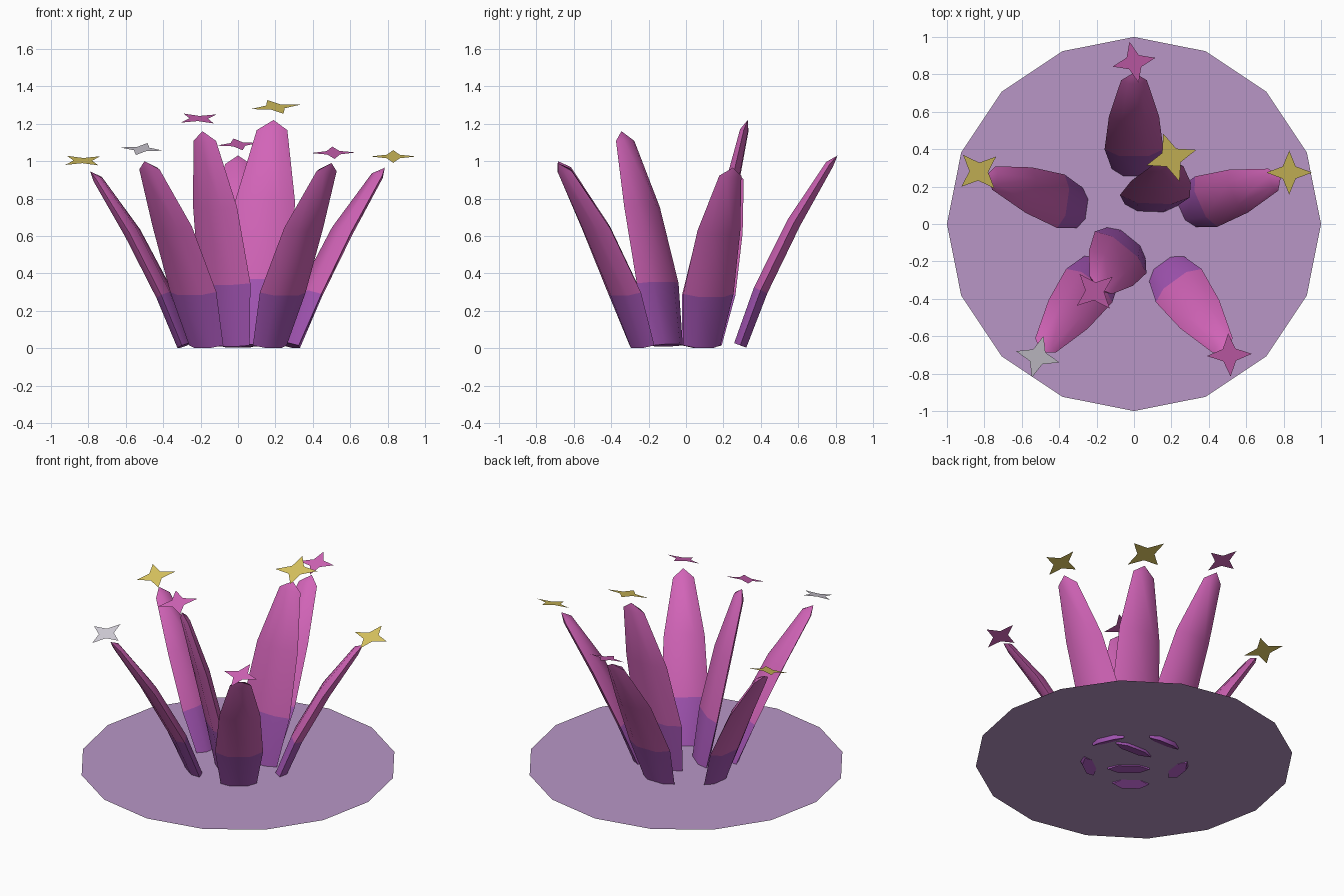
import bpy
import bmesh
from math import sin, cos, pi, radians
from mathutils import Vector, Matrix

if "Cube" in bpy.data.objects:
    bpy.data.objects.remove(bpy.data.objects["Cube"], do_unlink=True)


def material(name, r, g, b):
    """Flat colour given as 0-255 screen values, stored linear."""
    col = [((c / 255 + 0.055) / 1.055) ** 2.4 for c in (r, g, b)] + [1]
    m = bpy.data.materials.new(name)
    m.use_nodes = True
    m.diffuse_color = col
    m.node_tree.nodes["Principled BSDF"].inputs["Base Color"].default_value = col
    return m


pink = material("petal pink", 210, 100, 184)
purple = material("base purple", 165, 86, 182)
gold = material("star gold", 220, 199, 97)
silver = material("star silver", 212, 208, 218)
lilac = material("ground lilac", 184, 150, 198)


def finish(bm, name, mats):
    bmesh.ops.recalc_face_normals(bm, faces=bm.faces)
    mesh = bpy.data.meshes.new(name)
    bm.to_mesh(mesh)
    bm.free()
    for m in mats:
        mesh.materials.append(m)
    ob = bpy.data.objects.new(name, mesh)
    bpy.context.collection.objects.link(ob)
    return ob


# Petal rings: outward fraction, height fraction, half width, half thickness
RINGS = [(0, 0, 0.115, 0.04), (0.21, 0.29, 0.155, 0.045),
         (0.55, 0.645, 0.132, 0.043), (0.92, 0.955, 0.068, 0.025)]
SIDES = 6


def petal(name, base, tip, facing):
    """Flat six-sided blade curving outward from base to tip."""
    base, tip = Vector((*base, 0.015)), Vector(tip)
    span = tip - base
    size = span.z
    path = [base + Vector((span.x * o, span.y * o, span.z * h)) for o, h, _, _ in RINGS]
    path.append(tip)
    a = radians(facing)
    across = Vector((-sin(a), cos(a), 0))
    bm = bmesh.new()
    loops = []
    for i, (_, _, width, thick) in enumerate(RINGS):
        along = path[i + 1] - path[max(i - 1, 0)]
        out = across.cross(along).normalized()
        ring = []
        for k in range(SIDES):
            t = 2 * pi * k / SIDES
            ring.append(bm.verts.new(path[i] + across * (width * size * cos(t))
                                     + out * (thick * sin(t))))
        loops.append(ring)
    apex = bm.verts.new(tip)
    bm.faces.new(loops[0]).material_index = 1
    for i in range(len(loops) - 1):
        for k in range(SIDES):
            n = (k + 1) % SIDES
            f = bm.faces.new((loops[i][k], loops[i][n], loops[i + 1][n], loops[i + 1][k]))
            f.material_index = 1 if i == 0 else 0
    for k in range(SIDES):
        bm.faces.new((loops[-1][k], loops[-1][(k + 1) % SIDES], apex))
    return finish(bm, name, [pink, purple])


def star(name, centre, radius, turn, mat):
    """Flat four-pointed star, leaning toward the front."""
    bm = bmesh.new()
    lean = Matrix.Translation(centre) @ Matrix.Rotation(radians(16), 4, "X")
    verts = []
    for k in range(8):
        r = radius if k % 2 == 0 else radius * 0.4
        a = radians(turn) + k * pi / 4
        verts.append(bm.verts.new(lean @ Vector((r * cos(a), r * sin(a), 0))))
    bm.faces.new(verts)
    return finish(bm, name, [mat])


# Ground disc
bm = bmesh.new()
bmesh.ops.create_circle(bm, cap_ends=True, segments=16, radius=1,
                        matrix=Matrix.Translation((0, 0, 0.028)))
disc = finish(bm, "ground_disc", [lilac])
if disc.data.polygons[0].normal.z < 0:
    disc.data.flip_normals()

# Petals: name, base, tip, facing, then star centre, radius, turn, colour
PLANTS = [
    ("back", (0, 0.29), (0, 0.81, 1.03), 90, (0, 0.865, 1.09), 0.117, 12, pink),
    ("left", (0.28, 0.085), (0.785, 0.25, 0.965), 24, (0.83, 0.275, 1.025), 0.122, 0, gold),
    ("right", (-0.285, 0.085), (-0.79, 0.26, 0.945), 172, (-0.83, 0.28, 1.003), 0.125, 42, gold),
    ("front_left", (0.17, -0.235), (0.5, -0.685, 0.99), -54, (0.51, -0.7, 1.045), 0.12, 3, pink),
    ("front_right", (-0.17, -0.235), (-0.5, -0.685, 1.0), -126, (-0.515, -0.71, 1.065), 0.12, -15, silver),
    ("inner_back", (0.09, 0.1), (0.19, 0.33, 1.22), 88, (0.2, 0.355, 1.29), 0.14, 18, gold),
    ("inner_front", (-0.04, -0.1), (-0.19, -0.345, 1.16), 231, (-0.21, -0.36, 1.228), 0.125, 40, pink),
]
bpy.ops.object.select_all(action="DESELECT")
for name, base, tip, facing, centre, radius, turn, mat in PLANTS:
    ob = petal(name + "_petal", base, tip, facing)
    ob.select_set(True)
    bpy.context.view_layer.objects.active = ob
    st = star(name + "_star", centre, radius, turn, mat)
    if st.data.polygons[0].normal.z < 0:
        st.data.flip_normals()
bpy.ops.object.shade_smooth_by_angle(angle=radians(45))
